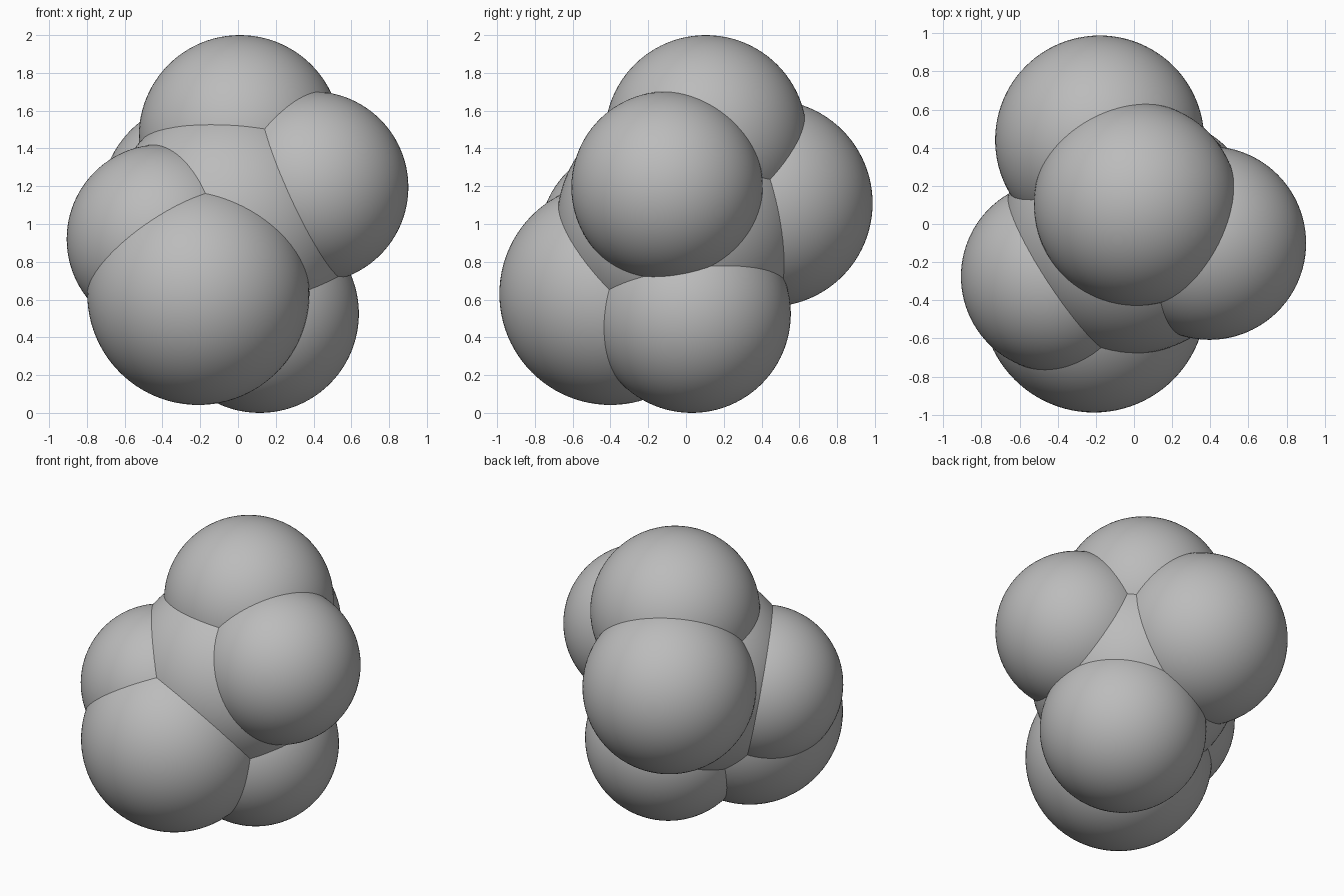
import bpy

if "Cube" in bpy.data.objects:
    bpy.data.objects.remove(bpy.data.objects["Cube"])

# One plain grey for the whole cluster
grey = bpy.data.materials.new("plain_grey")
grey.diffuse_color = (0.5, 0.5, 0.5, 1.0)
grey.use_nodes = True
grey.node_tree.nodes["Principled BSDF"].inputs["Base Color"].default_value = grey.diffuse_color


def ball(name, centre, radius):
    """Smooth round sphere."""
    bpy.ops.mesh.primitive_uv_sphere_add(
        segments=96, ring_count=48, radius=radius, location=centre)
    obj = bpy.context.object
    obj.name = name
    obj.data.materials.append(grey)
    bpy.ops.object.shade_smooth()
    return obj


# Central sphere
ball("core_sphere", (-0.03, -0.03, 1.00), 0.655)

# Six overlapping spheres set around the core
ball("top_sphere", (0.01, 0.105, 1.465), 0.535)
ball("bottom_sphere", (0.115, 0.03, 0.525), 0.525)
ball("right_sphere", (0.395, -0.10, 1.195), 0.507)
ball("left_sphere", (-0.405, -0.275, 0.92), 0.502)
ball("back_sphere", (-0.18, 0.44, 1.11), 0.548)
ball("front_sphere", (-0.21, -0.40, 0.63), 0.588)
